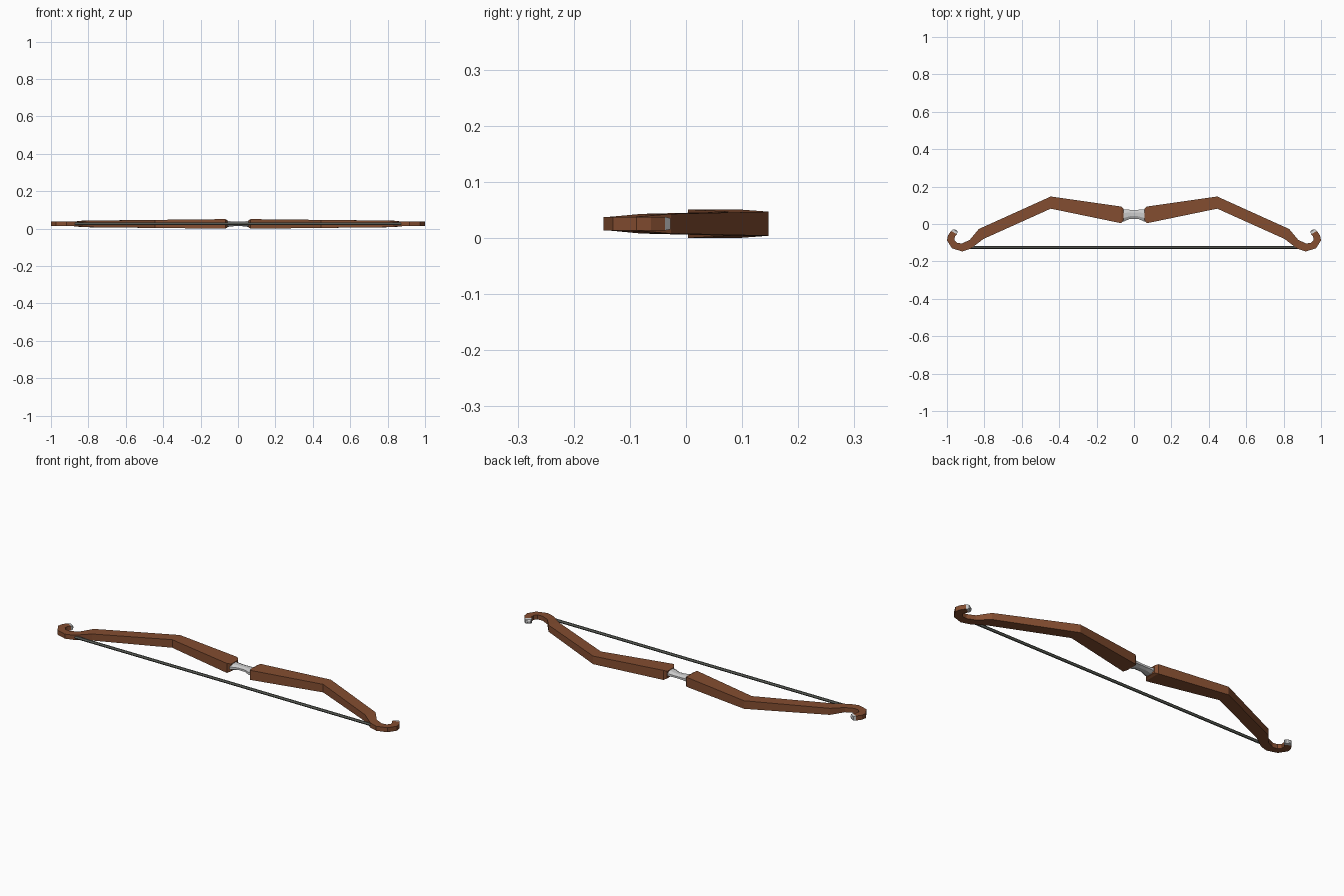
import bpy, bmesh
from math import cos, sin, pi
from mathutils import Vector

if "Cube" in bpy.data.objects:
    bpy.data.objects.remove(bpy.data.objects["Cube"])

ZC = 0.0255  # mid-height of the bow


def material(name, rgb):
    m = bpy.data.materials.new(name)
    m.diffuse_color = (*rgb, 1)
    m.use_nodes = True
    m.node_tree.nodes["Principled BSDF"].inputs["Base Color"].default_value = m.diffuse_color
    return m


def loft(name, rings, mat=None, mirror=False):
    """Skin a list of equal-length rings, cap both ends."""
    bm = bmesh.new()
    loops = [[bm.verts.new(p) for p in r] for r in rings]
    n = len(loops[0])
    for a, b in zip(loops, loops[1:]):
        for i in range(n):
            j = (i + 1) % n
            bm.faces.new((a[i], a[j], b[j], b[i]))
    bm.faces.new(loops[0])
    bm.faces.new(loops[-1])
    bmesh.ops.recalc_face_normals(bm, faces=bm.faces)
    mesh = bpy.data.meshes.new(name)
    bm.to_mesh(mesh)
    bm.free()
    ob = bpy.data.objects.new(name, mesh)
    bpy.context.collection.objects.link(ob)
    if mat:
        mesh.materials.append(mat)
    if mirror:
        mod = ob.modifiers.new("mirror", 'MIRROR')
        mod.use_mirror_merge = False
    return ob


def slab(back, front, h):
    """Rectangular section between a back and a front outline point."""
    return [Vector((*back, ZC - h)), Vector((*front, ZC - h)),
            Vector((*front, ZC + h)), Vector((*back, ZC + h))]


def ring_x(x, y, ry, rz, n, turn=0.0):
    """Polygon section across the x axis."""
    return [Vector((x, y + ry * cos(2 * pi * i / n + turn),
                    ZC + rz * sin(2 * pi * i / n + turn))) for i in range(n)]


wood = material("wood", (0.23, 0.075, 0.03))
cord = material("cord", (0.13, 0.14, 0.12))

# limbs: chamfered inner end, bend, then taper into the curled hook
limb = [
    ((0.055, 0.080), (0.055, 0.022), 0.019),
    ((0.068, 0.093), (0.068, 0.004), 0.0255),
    ((0.445, 0.147), (0.445, 0.082), 0.0215),
    ((0.830, -0.027), (0.805, -0.080), 0.0175),
    ((0.878, -0.085), (0.875, -0.133), 0.0125),
    ((0.920, -0.104), (0.918, -0.147), 0.012),
    ((0.947, -0.101), (0.973, -0.130), 0.012),
    ((0.960, -0.085), (1.000, -0.088), 0.012),
    ((0.958, -0.068), (0.995, -0.062), 0.012),
    ((0.947, -0.055), (0.978, -0.037), 0.012),
]
loft("limbs", [slab(*s) for s in limb], wood, mirror=True)

# pointed metal caps on the hook ends
tip = [
    ((0.947, -0.055), (0.978, -0.037), 0.012),
    ((0.943, -0.043), (0.967, -0.028), 0.010),
    ((0.946, -0.036), (0.953, -0.031), 0.003),
]
loft("hook_tips", [slab(*s) for s in tip], mirror=True)

# waisted octagonal grip
grip = [(-0.070, 0.046, 0.034, 0.018), (-0.052, 0.046, 0.034, 0.017),
        (-0.020, 0.052, 0.026, 0.013), (0.020, 0.052, 0.026, 0.013),
        (0.052, 0.046, 0.034, 0.017), (0.070, 0.046, 0.034, 0.018)]
loft("grip", [ring_x(*g, 8, pi / 8) for g in grip])

# bowstring
loft("bowstring", [ring_x(x, -0.125, 0.0075, 0.0075, 6) for x in (-0.895, 0.895)], cord)
